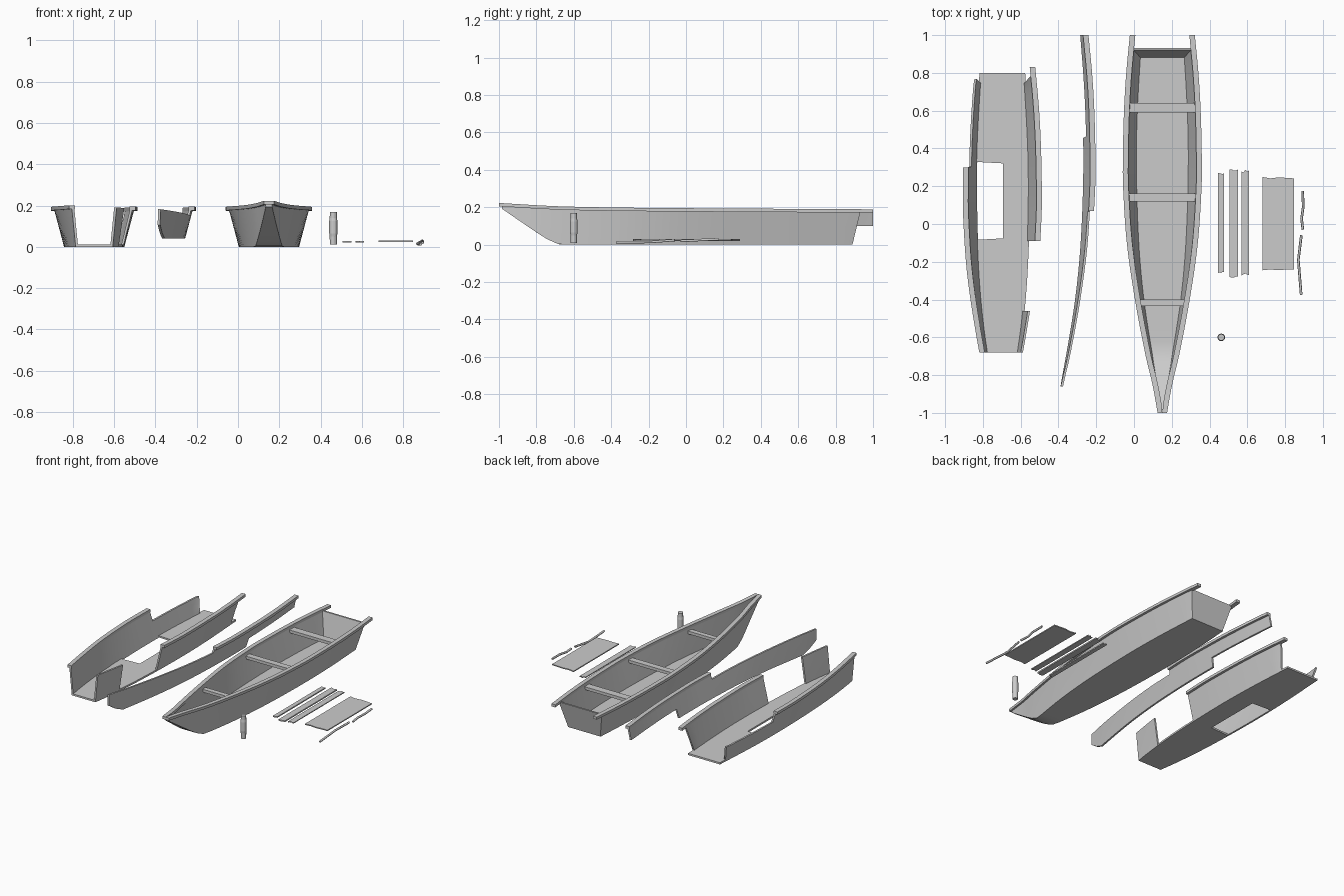
import bpy, bmesh, math, random

if "Cube" in bpy.data.objects:
    bpy.data.objects.remove(bpy.data.objects["Cube"])
random.seed(4)

# Hull lines: (y, value)
RAIL = [(-1, .025), (-.85, .052), (-.7, .088), (-.4, .145), (-.1, .188), (.2, .208),
        (.35, .209), (.6, .203), (.8, .191), (1, .172)]
BASE = [(-1, .012), (-.85, .035), (-.7, .062), (-.4, .108), (-.1, .134), (.3, .146), (.6, .141), (1, .118)]
SHEER = [(-1, .223), (-.7, .206), (-.4, .199), (0, .195), (1, .189)]
KEEL = [(-1, .203), (-.85, .1), (-.76, .04), (-.7, .008), (-.65, 0), (0, 0), (1, 0)]


def curve(t, y):
    """Hermite interpolation through a table."""
    def slope(i):
        a, b = t[max(i - 1, 0)], t[min(i + 1, len(t) - 1)]
        return (b[1] - a[1]) / (b[0] - a[0])
    y = min(max(y, t[0][0]), t[-1][0])
    i = max(k for k in range(len(t) - 1) if t[k][0] <= y)
    (a, p), (b, q) = t[i], t[i + 1]
    h = b - a
    s = (y - a) / h
    return ((2*s**3 - 3*s*s + 1) * p + (s**3 - 2*s*s + s) * h * slope(i)
            + (3*s*s - 2*s**3) * q + (s**3 - s*s) * h * slope(i + 1))


def keel(y):
    return max(0, curve(KEEL, y)) if y < -.65 else 0


def half(y, z):
    """Outer half width of the hull at a point."""
    f = z / curve(SHEER, y)
    return curve(BASE, y) * (1 - f) + (curve(RAIL, y) - .012) * f


def span(a, b, *breaks):
    n = max(1, round((b - a) / .06))
    ys = [a + (b - a) * i / n for i in range(n + 1)]
    for k in breaks:
        ys = [y for y in ys if abs(y - k) > .012] + [k - .004, k + .004]
    return sorted(ys)


def solid(name, outer, inner, loc=(0, 0, 0)):
    """Closed shell between two matching point grids."""
    bm = bmesh.new()
    A = [[bm.verts.new(p) for p in r] for r in outer]
    B = [[bm.verts.new(p) for p in r] for r in inner]
    n, m = len(A), len(A[0])
    for i in range(n - 1):
        for j in range(m - 1):
            for g in (A, B):
                bm.faces.new((g[i][j], g[i+1][j], g[i+1][j+1], g[i][j+1]))
        for j in (0, m - 1):
            bm.faces.new((A[i][j], A[i+1][j], B[i+1][j], B[i][j]))
    for j in range(m - 1):
        for i in (0, n - 1):
            bm.faces.new((A[i][j], A[i][j+1], B[i][j+1], B[i][j]))
    bmesh.ops.remove_doubles(bm, verts=bm.verts, dist=1e-5)
    bmesh.ops.recalc_face_normals(bm, faces=bm.faces)
    me = bpy.data.meshes.new(name)
    bm.to_mesh(me)
    bm.free()
    ob = bpy.data.objects.new(name, me)
    ob.location = loc
    bpy.context.collection.objects.link(ob)
    bpy.context.view_layer.objects.active = ob
    ob.select_set(True)
    bpy.ops.object.shade_smooth_by_angle(angle=math.radians(25))
    ob.select_set(False)
    return ob


def wall(name, side, ys, loc, lo=keel, hi=None, rake=True):
    outer, inner = [], []
    for y in ys:
        a, b = max(lo(y), keel(y)), (hi(y) if hi else curve(SHEER, y) - .01)
        o, n = [], []
        for v in (0, .5, 1):
            z = a + (b - a) * v
            yy = min(y, .89 + .24 * z) if rake else y
            w = half(y, z)
            o.append((side * w, yy, z))
            n.append((side * max(w - .012, 0), yy, z))
        outer.append(o)
        inner.append(n)
    solid(name, outer, inner, loc)


def rail(name, side, ys, loc):
    def row(y, dz):
        w, z = curve(RAIL, y), curve(SHEER, y) + dz
        return [(side * w, y, z), (side * max(w - .029, 0), y, z)]
    solid(name, [row(y, 0) for y in ys], [row(y, -.018) for y in ys], loc)


def floor(name, ys, loc, left=None):
    def row(y, dz):
        w, z = half(y, keel(y)), keel(y)
        xl = -w if left is None or left(y) is None else left(y)
        return [(xl, y, z + dz), ((xl + w) / 2, y, z + dz), (w, y, z + dz)]
    solid(name, [row(y, 0) for y in ys], [row(y, .012) for y in ys], loc)


def plank(name, x0, x1, y0, y1, z, h, rough=.008):
    """Loose board with uneven ends."""
    n = 4
    xs = [x0 + (x1 - x0) * i / n for i in range(n + 1)]
    e = [(y0 + random.uniform(0, rough), y1 - random.uniform(0, rough)) for _ in xs]
    g = lambda k: [[(x, a, k), (x, b, k)] for x, (a, b) in zip(xs, e)]
    solid(name, g(z), g(z + h))


# Whole boat
C = (.15, 0, 0)
for side, tag in ((-1, "left"), (1, "right")):
    wall("boat_wall_" + tag, side, span(-.985, .88) + [.935], C)
    rail("boat_rail_" + tag, side, span(-1, 1), C)
floor("boat_floor", span(-.985, .89), C)


def transom_row(z, dy):
    w = half(.92, z) - .002
    return [(-w, .89 + .24 * z + dy, z), (w, .89 + .24 * z + dy, z)]


solid("transom", [transom_row(z, 0) for z in (0, .178)], [transom_row(z, -.012) for z in (0, .178)], C)
for i, (y, d, w) in enumerate(((.615, .025, .176), (.14, .021, .18), (-.418, .017, .118))):
    g = lambda z: [[(-w, y - d, z), (w, y - d, z)], [(-w, y + d, z), (w, y + d, z)]]
    solid("seat_%d" % (i + 1), g(.148), g(.168), C)

# Broken hull: hole in the floor, low left quarter, gap in the right side
D = (-.697, -.15, 0)
wall("wreck_wall_left", -1, span(-.53, .95, .45), D, hi=lambda y: curve(SHEER, y) - .01 if y < .45 else .115)
rail("wreck_rail_left", -1, span(-.53, .45), D)
wall("wreck_wall_right", 1, span(.06, .95), D)
rail("wreck_rail_right", 1, span(.06, .98), D)
wall("wreck_wall_front", 1, span(-.53, -.31), D)
floor("wreck_floor", span(-.53, .95, .07, .475), D, left=lambda y: .004 if .07 < y < .475 else None)

# Broken side strip
E = (-.413, 0, 0)
wall("strip_wall", 1, span(-.86, 1, .07, .46), E, rake=False,
     lo=lambda y: .04 if y < .46 else .1,
     hi=lambda y: .152 + .03 * (.07 - y) / .93 if y < .07 else curve(SHEER, y) - .01)
rail("strip_rail", 1, span(.07, 1), E)

# Loose boards and panel
plank("board_1", .446, .476, -.26, .27, .02, .008)
plank("board_2", .506, .551, -.285, .29, .02, .009)
plank("board_3", .57, .61, -.28, .29, .022, .006, .02)
plank("panel", .68, .848, -.25, .25, .023, .007, .01)

# Bent rods
for i, pts in enumerate((((.893, .175, .029), (.896, .09, .026), (.887, .03, .022), (.894, -.03, .02)),
                         ((.886, -.06, .024), (.87, -.19, .014), (.885, -.375, .012)))):
    cu = bpy.data.curves.new("rod", "CURVE")
    cu.dimensions = "3D"
    cu.bevel_depth = .007
    cu.bevel_resolution = 1
    cu.use_fill_caps = True
    sp = cu.splines.new("POLY")
    sp.points.add(len(pts) - 1)
    for p, q in zip(sp.points, pts):
        p.co = (*q, 1)
    bpy.context.collection.objects.link(bpy.data.objects.new("rod_%d" % (i + 1), cu))

# Standing post, turned with a slight belly
bm = bmesh.new()
prof = [(.017, .01), (.0175, .05), (.02, .065), (.02, .125), (.0175, .14), (.017, .168)]
rings = [[bm.verts.new((r * math.cos(k * math.pi / 8), r * math.sin(k * math.pi / 8), z))
          for k in range(16)] for r, z in prof]
for a, b in zip(rings, rings[1:]):
    for k in range(16):
        bm.faces.new((a[k], a[(k + 1) % 16], b[(k + 1) % 16], b[k]))
bm.faces.new(rings[0][::-1])
bm.faces.new(rings[-1])
me = bpy.data.meshes.new("post")
bm.to_mesh(me)
bm.free()
post = bpy.data.objects.new("post", me)
post.location = (.462, -.6, 0)
bpy.context.collection.objects.link(post)
